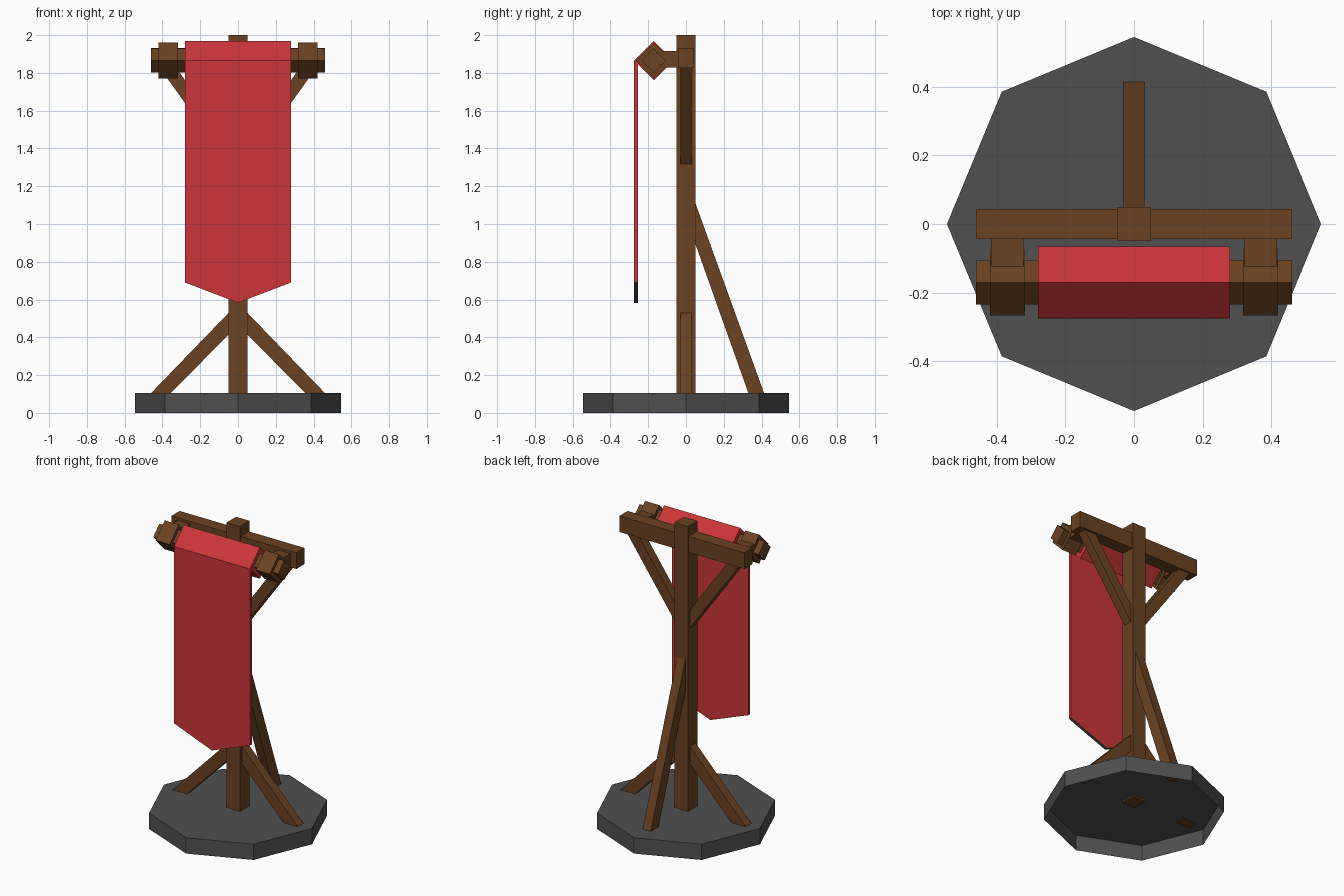
import bpy, bmesh
from math import cos, sin, pi
from mathutils import Matrix

if "Cube" in bpy.data.objects:
    bpy.data.objects.remove(bpy.data.objects["Cube"])


def material(name, r, g, b):
    m = bpy.data.materials.new(name)
    m.diffuse_color = (r, g, b, 1)
    m.use_nodes = True
    m.node_tree.nodes["Principled BSDF"].inputs["Base Color"].default_value = m.diffuse_color
    return m


WOOD = material("wood", 0.145, 0.055, 0.016)
CLOTH = material("red cloth", 0.6, 0.036, 0.04)
STONE = material("dark stone", 0.08, 0.08, 0.08)


def prism(name, pts, lo, hi, basis, mat):
    """Extrude a 2D profile from lo to hi; basis maps (u, v, depth) to xyz."""
    bm = bmesh.new()
    face = bm.faces.new([bm.verts.new((u, v, lo)) for u, v in pts])
    new = bmesh.ops.extrude_face_region(bm, geom=[face])["geom"]
    for v in new:
        if isinstance(v, bmesh.types.BMVert):
            v.co.z = hi
    bm.transform(basis)
    bmesh.ops.recalc_face_normals(bm, faces=bm.faces)
    me = bpy.data.meshes.new(name)
    bm.to_mesh(me)
    bm.free()
    me.materials.append(mat)
    ob = bpy.data.objects.new(name, me)
    bpy.context.collection.objects.link(ob)
    return ob


XZ = Matrix(((1, 0, 0, 0), (0, 0, 1, 0), (0, 1, 0, 0), (0, 0, 0, 1)))  # depth = y
YZ = Matrix(((0, 0, 1, 0), (1, 0, 0, 0), (0, 1, 0, 0), (0, 0, 0, 1)))  # depth = x


def rect(u0, u1, v0, v1):
    return [(u0, v0), (u1, v0), (u1, v1), (u0, v1)]


def diamond(r, y=-0.17, z=1.865):
    return [(y + r * cos(k * pi / 2), z + r * sin(k * pi / 2)) for k in range(4)]


# octagonal base, open underneath
octagon = [(0.545 * cos(k * pi / 4), 0.545 * sin(k * pi / 4)) for k in range(8)]
base = prism("base", octagon, 0, 0.105, Matrix.Identity(4), STONE)
bm = bmesh.new()
bm.from_mesh(base.data)
bmesh.ops.delete(bm, geom=[f for f in bm.faces if f.normal.z < -0.9], context='FACES_ONLY')
bm.to_mesh(base.data)
bm.free()

# upright post and rear crossbeam
prism("post", rect(-0.05, 0.05, 0.095, 2.0), -0.05, 0.05, XZ, WOOD)
prism("crossbeam", rect(-0.043, 0.043, 1.825, 1.932), -0.46, 0.46, YZ, WOOD)

# diagonal braces, turned around the post
side_foot = [(0.465, 0.1), (0.36, 0.1), (0.03, 0.435), (0.03, 0.55)]
back_foot = [(0.415, 0.1), (0.332, 0.1), (0.03, 0.95), (0.03, 1.165)]
upper = [(0.03, 1.29), (0.42, 1.835), (0.333, 1.835), (0.03, 1.41)]
for name, pts, turn in (("right_foot_brace", side_foot, 0),
                        ("left_foot_brace", side_foot, pi),
                        ("back_foot_brace", back_foot, pi / 2),
                        ("right_upper_brace", upper, 0),
                        ("left_upper_brace", upper, pi)):
    prism(name, pts, -0.03, 0.03, Matrix.Rotation(turn, 4, 'Z') @ XZ, WOOD)

# banner rod with collars and brackets back to the crossbeam
prism("rod", diamond(0.064), -0.46, 0.46, YZ, WOOD)
for side, s in (("left", -1), ("right", 1)):
    prism(side + "_collar", diamond(0.096), s * 0.317, s * 0.42, YZ, WOOD)
    prism(side + "_bracket", rect(-0.16, -0.03, 1.828, 1.915), s * 0.322, s * 0.416, YZ, WOOD)

# cloth rolled over the rod and the hanging pointed banner
prism("cloth_roll", diamond(0.104), -0.28, 0.28, YZ, CLOTH)
banner = prism("banner", [(-0.28, 1.865), (-0.28, 0.69), (0, 0.583), (0.28, 0.69), (0.28, 1.865)],
               -0.275, -0.255, XZ, CLOTH)
# dark lower hem
banner.data.materials.append(STONE)
for p in banner.data.polygons:
    if p.normal.z < -0.5:
        p.material_index = 1
